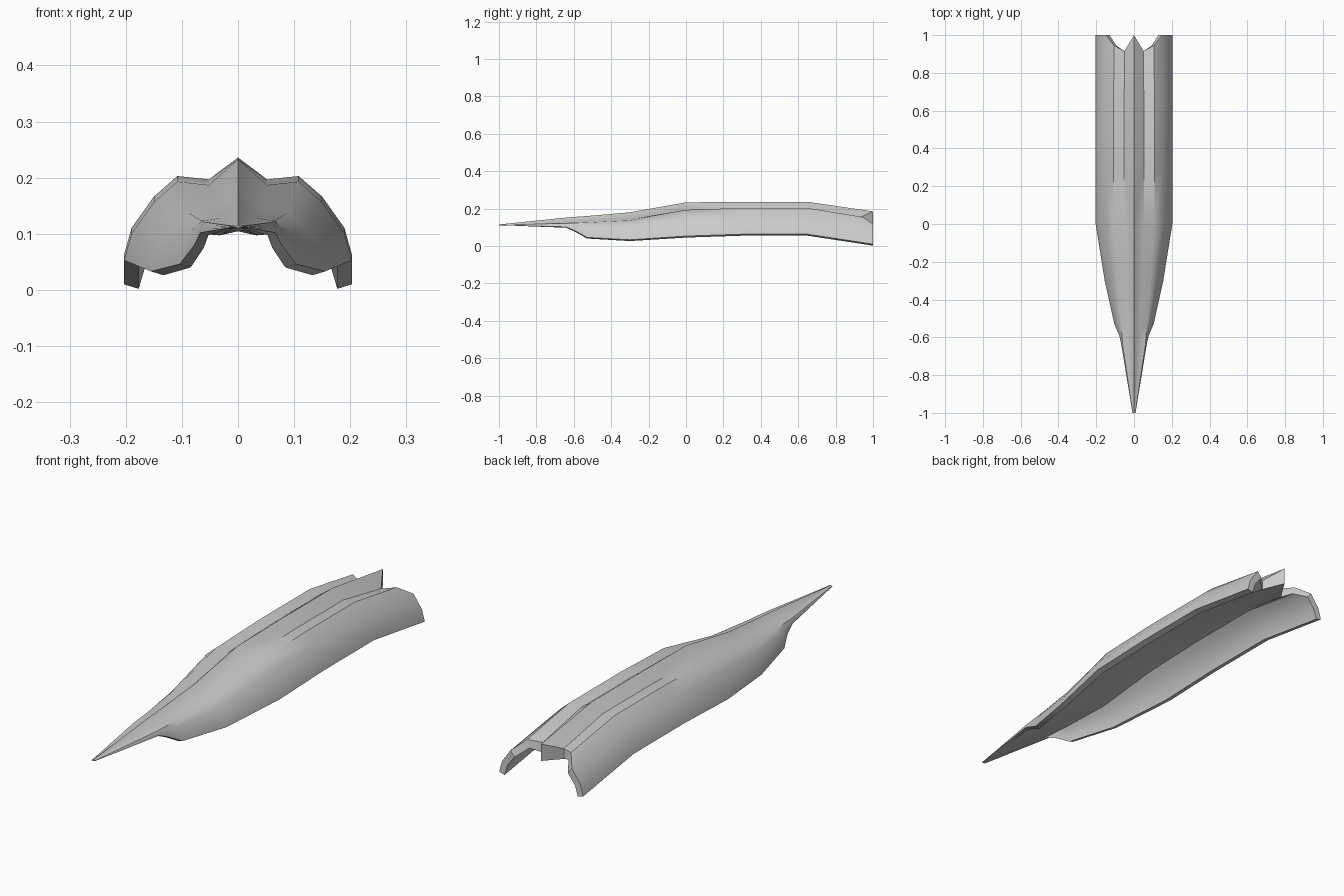
import bpy, bmesh, math

if "Cube" in bpy.data.objects:
    bpy.data.objects.remove(bpy.data.objects["Cube"])

# Stations along the hull:
# y, ridge z, valley z, shoulder x, shoulder z, rim x, rim z, thickness factor
STATIONS = [
    (-1.00, .115, .114, .006, .113, .008, .112, .06),
    (-.64, .152, .125, .060, .121, .067, .102, .55),
    (-.59, .156, .128, .064, .123, .078, .080, .65),
    (-.53, .160, .131, .068, .125, .104, .046, .75),
    (-.30, .180, .143, .088, .137, .155, .033, .85),
    (0.00, .233, .187, .108, .193, .203, .053, 1),
    (0.30, .236, .197, .108, .203, .203, .063, 1),
    (0.65, .236, .197, .108, .203, .203, .063, 1),
    (1.00, .185, .146, .106, .155, .203, .010, 1),
]
NOTCH = (0, .085, .055, 0, 0, 0)   # cut-back of the tail edge per profile point
# Inward offset from each outer point to its inner point
INSET = ((0, -.074), (0, -.045), (-.012, -.034), (-.02, -.024),
         (-.026, -.012), (-.026, -.008))


def half_section(s, last):
    y, rz, vz, sx, sz, bx, bz, t = s
    outer = [(0, rz), (sx * .48, vz), (sx, sz)]
    for u, d in ((.44, .26), (.86, .66), (1, 1)):
        outer.append((sx + (bx - sx) * u, sz + (bz - sz) * d))
    ys = [y - (n if last else 0) for n in NOTCH]
    out = [(x, yy, z) for (x, z), yy in zip(outer, ys)]
    inn = [(max(x + dx * t, 0), yy, z + dz * t)
           for (x, z), (dx, dz), yy in zip(outer, INSET, ys)]
    return out + inn[::-1]


# Shell: loft the half sections, cap both ends, mirror
bm = bmesh.new()
rings = [[bm.verts.new(p) for p in half_section(s, s is STATIONS[-1])]
         for s in STATIONS]
for a, b in zip(rings, rings[1:]):
    for i in range(11):
        bm.faces.new((a[i], a[i + 1], b[i + 1], b[i]))
for ring in (rings[0], rings[-1]):
    for i in range(5):
        bm.faces.new((ring[i], ring[i + 1], ring[10 - i], ring[11 - i]))
mirrored = bmesh.ops.duplicate(bm, geom=bm.verts[:] + bm.edges[:] + bm.faces[:])
for g in mirrored["geom"]:
    if isinstance(g, bmesh.types.BMVert):
        g.co.x = -g.co.x
bmesh.ops.remove_doubles(bm, verts=bm.verts[:], dist=.00005)
bmesh.ops.recalc_face_normals(bm, faces=bm.faces[:])

mesh = bpy.data.meshes.new("hull_shell")
bm.to_mesh(mesh)
bm.free()
shell = bpy.data.objects.new("hull_shell", mesh)
bpy.context.collection.objects.link(shell)
bpy.context.view_layer.objects.active = shell
shell.select_set(True)
bpy.ops.object.shade_smooth_by_angle(angle=math.radians(42))
